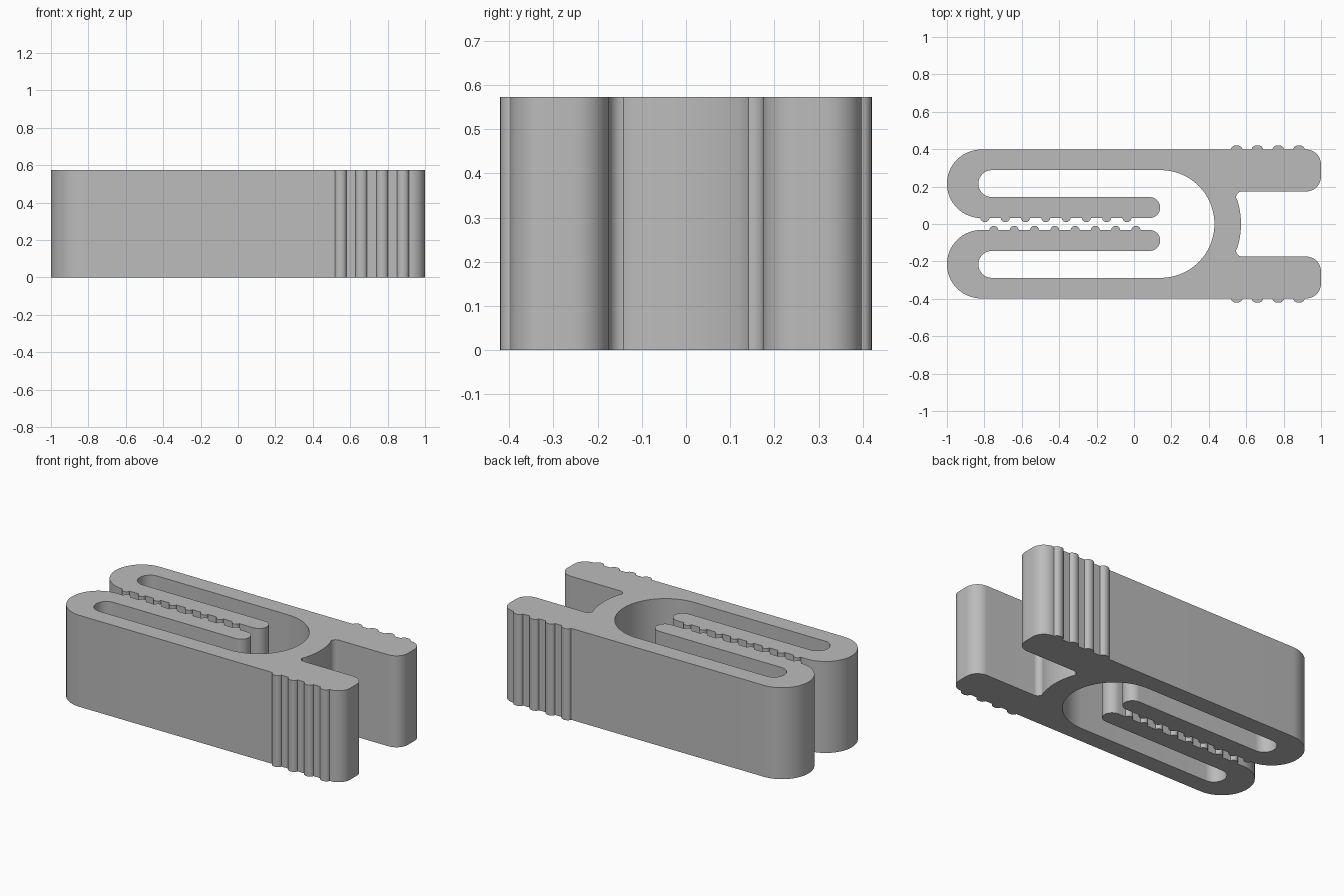
import bpy
import bmesh
from math import cos, sin, radians

HEIGHT = 0.573
EDGE = 0.398        # outer side wall
JAW = 0.032         # inner face of the jaw
ARM_MID = 0.215     # centre line of the folded arm
BEND_X = -0.817

cube = bpy.data.objects.get("Cube")
if cube:
    bpy.data.objects.remove(cube, do_unlink=True)


def arc(cx, cy, rx, start, end, steps=12, ry=None):
    """Points along a circular or elliptical arc, angles in degrees."""
    ry = rx if ry is None else ry
    angles = [radians(start + (end - start) * i / steps) for i in range(steps + 1)]
    return [(cx + rx * cos(a), cy + ry * sin(a)) for a in angles]


def half_outline(first_tooth):
    """Outline of one side of the clip, from the notch round to the inner bend."""
    pts = arc(0.145, 0, 0.427, 0, 17.7, 10)               # notch floor
    pts += arc(0.578, 0.141, 0.033, 180, 90, 8)           # notch fillet
    pts += arc(0.92, 0.254, 0.08, -90, 0)                 # tail corners
    pts += arc(0.92, EDGE - 0.08, 0.08, 0, 90)
    for i in reversed(range(4)):                          # finger grip ridges
        pts += arc(0.549 + 0.111 * i, EDGE, 0.031, 0, 180, 8, 0.023)
    pts += arc(BEND_X, ARM_MID, EDGE - ARM_MID, 90, 270, 32)   # outer bend
    for i in range(8):                                    # jaw teeth
        pts += arc(first_tooth + 0.1085 * i, JAW, 0.024, 180, 360, 8, 0.022)
    pts += arc(0.084, 0.088, 0.056, -90, 90, 20)          # jaw tip
    pts += arc(-0.76, 0.216, 0.072, 270, 90, 20)          # slot end
    pts += arc(0.142, 0, 0.288, 90, 0, 28)                # large inner bend
    return pts


# Clip body: two mirrored halves with staggered teeth joined in one profile
upper = half_outline(-0.797)
lower = [(x, -y) for x, y in reversed(half_outline(-0.749))]
outline = upper + lower[1:-1]

bm = bmesh.new()
base = bm.faces.new([bm.verts.new((x, y, 0)) for x, y in outline])
top = bmesh.ops.extrude_face_region(bm, geom=[base])["geom"]
bmesh.ops.translate(bm, vec=(0, 0, HEIGHT),
                    verts=[v for v in top if isinstance(v, bmesh.types.BMVert)])
if not any(f.normal.z < -0.9 for f in bm.faces):
    bm.normal_update()
bmesh.ops.recalc_face_normals(bm, faces=bm.faces)

mesh = bpy.data.meshes.new("clip_body")
bm.to_mesh(mesh)
bm.free()
clip = bpy.data.objects.new("clip_body", mesh)
bpy.context.collection.objects.link(clip)

# Plain grey plastic
grey = bpy.data.materials.new("grey plastic")
grey.use_nodes = True
colour = (0.5, 0.5, 0.5, 1)
grey.diffuse_color = colour
grey.node_tree.nodes["Principled BSDF"].inputs["Base Color"].default_value = colour
mesh.materials.append(grey)

# Smooth curved walls, crisp rims and ridge roots
bpy.ops.object.select_all(action='DESELECT')
clip.select_set(True)
bpy.context.view_layer.objects.active = clip
bpy.ops.object.shade_smooth_by_angle(angle=radians(35))
